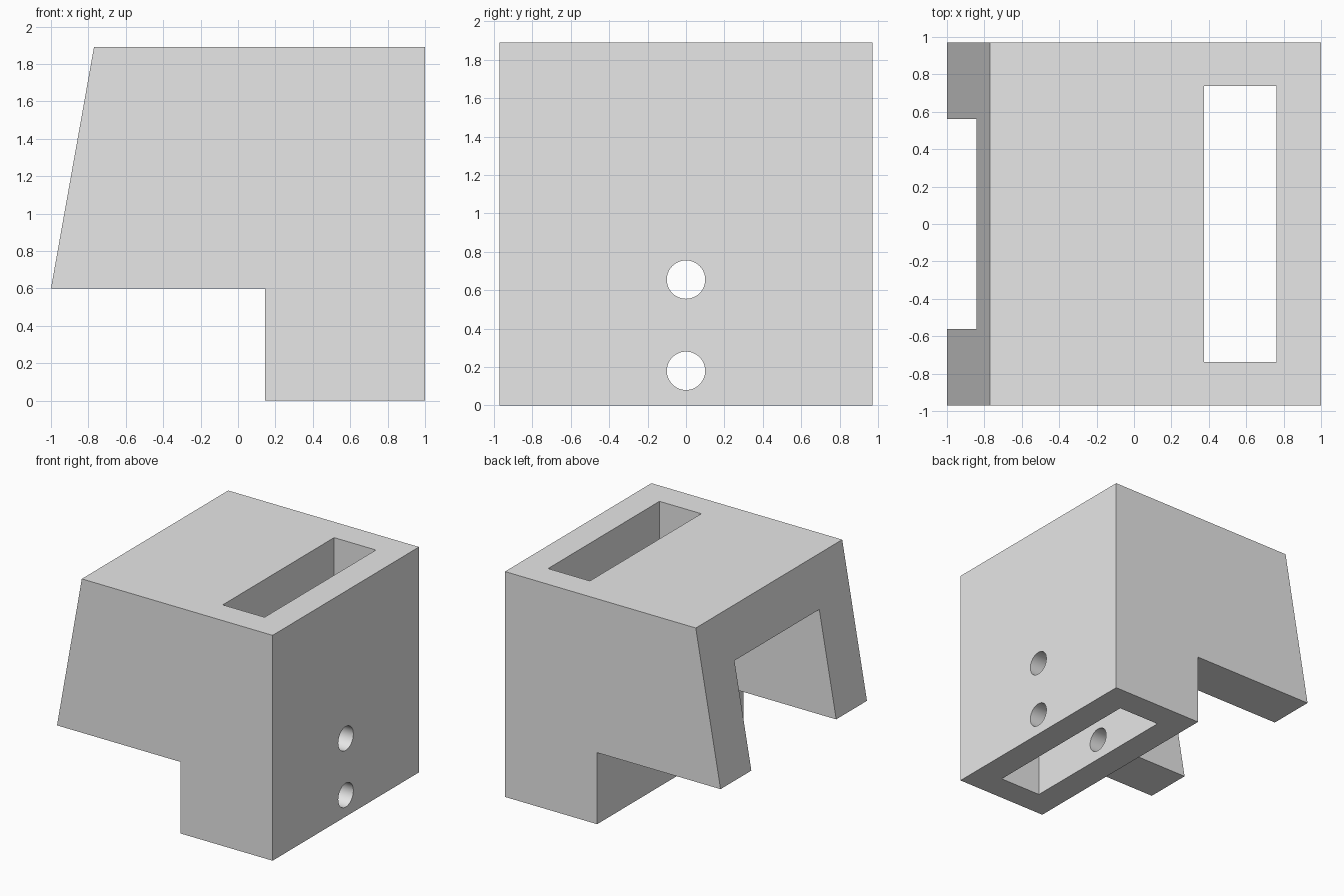
import bpy, bmesh, math
from mathutils import Matrix

cube = bpy.data.objects.get("Cube")
if cube:
    bpy.data.objects.remove(cube, do_unlink=True)

grey = bpy.data.materials.new("light_grey")
grey.use_nodes = True
colour = (0.8, 0.8, 0.8, 1)
grey.diffuse_color = colour
grey.node_tree.nodes["Principled BSDF"].inputs["Base Color"].default_value = colour

BACK, LEG, STEP, TOP, HALF = 1.0, 0.145, 0.6, 1.89, 0.97


def finish(name, bm):
    bmesh.ops.recalc_face_normals(bm, faces=bm.faces)
    mesh = bpy.data.meshes.new(name)
    bm.to_mesh(mesh)
    bm.free()
    mesh.materials.append(grey)
    obj = bpy.data.objects.new(name, mesh)
    bpy.context.collection.objects.link(obj)
    return obj


def prism(name, profile, half_width):
    """Extrude an x-z profile symmetrically along y."""
    bm = bmesh.new()
    face = bm.faces.new([bm.verts.new((x, -half_width, z)) for x, z in profile])
    ext = bmesh.ops.extrude_face_region(bm, geom=[face])
    for v in ext["geom"]:
        if isinstance(v, bmesh.types.BMVert):
            v.co.y = half_width
    return finish(name, bm)


def hole(name, z):
    bm = bmesh.new()
    turn = Matrix.Translation((0.6, 0, z)) @ Matrix.Rotation(math.pi / 2, 4, "Y")
    bmesh.ops.create_cone(bm, cap_ends=True, segments=48, radius1=0.1,
                          radius2=0.1, depth=1.2, matrix=turn)
    return finish(name, bm)


# Body with sloping front edge and stepped underside
body = prism("bracket_body", [(LEG, 0), (BACK, 0), (BACK, TOP), (-0.77, TOP),
                              (-1, STEP), (LEG, STEP)], HALF)

# Channel between the side cheeks, vertical slot, and two cross holes
cutters = [
    prism("channel_cutter", [(-1.2, 0.4), (LEG, 0.4), (LEG, 1.48), (-1.2, 1.48)], 0.562),
    prism("slot_cutter", [(0.375, -0.2), (0.763, -0.2), (0.763, 2.1), (0.375, 2.1)], 0.738),
    hole("lower_hole_cutter", 0.18),
    hole("upper_hole_cutter", 0.655),
]

bpy.ops.object.select_all(action="DESELECT")
body.select_set(True)
bpy.context.view_layer.objects.active = body
for cutter in cutters:
    cutter.hide_render = True
    mod = body.modifiers.new(cutter.name, "BOOLEAN")
    mod.operation = "DIFFERENCE"
    mod.solver = "EXACT"
    mod.object = cutter
    bpy.ops.object.modifier_apply(modifier=mod.name)
    bpy.data.objects.remove(cutter, do_unlink=True)

# Smooth hole walls, crisp edges
bpy.ops.object.shade_smooth_by_angle(angle=math.radians(30))
